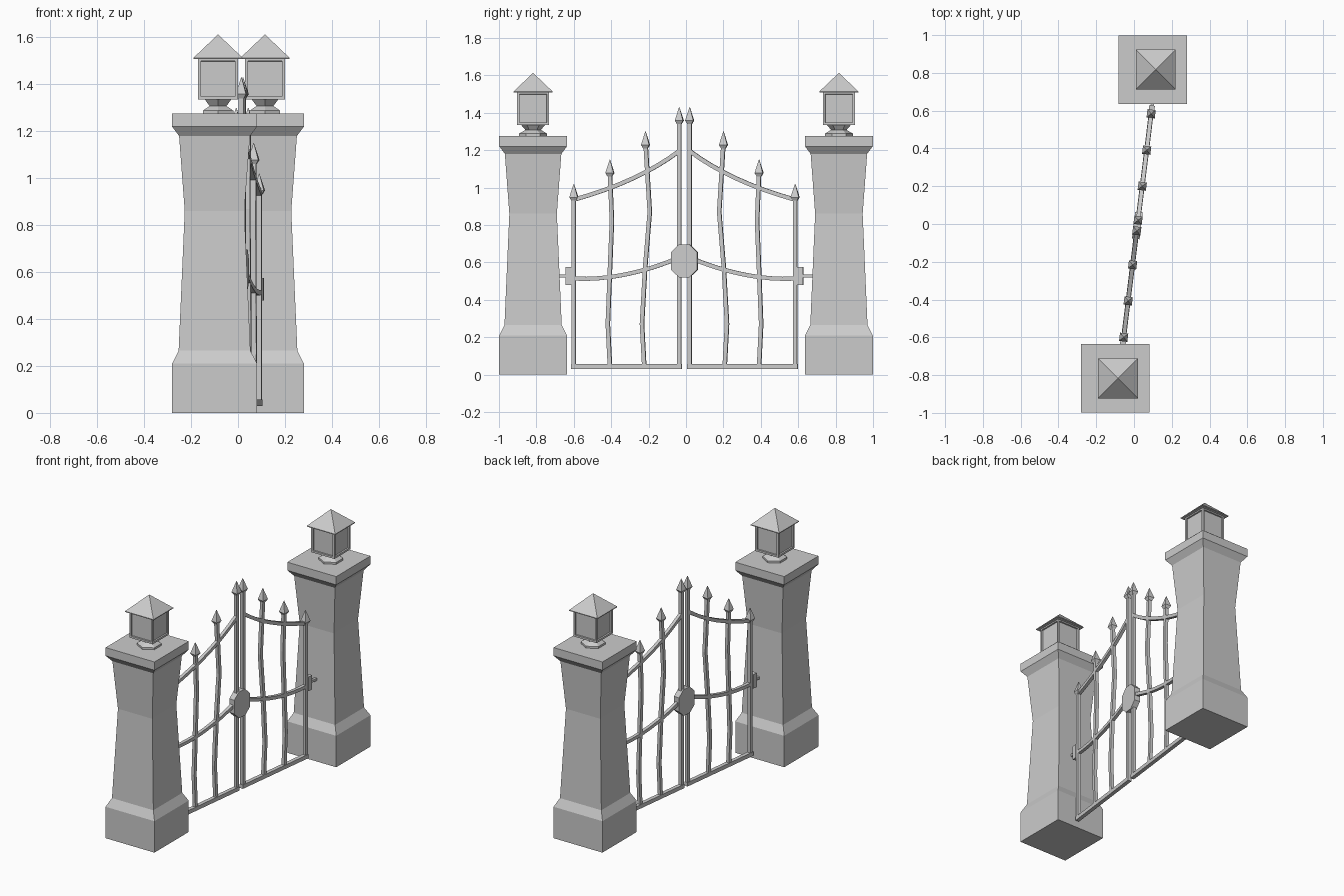
import bpy, bmesh, math
from mathutils import Matrix, Vector

if "Cube" in bpy.data.objects:
    bpy.data.objects.remove(bpy.data.objects["Cube"])

ANG = math.radians(-7)
# Gate frame: local y runs along the gate, local x is its thickness
GATE = Matrix.Translation((0.018, -0.008, 0)) @ Matrix.Rotation(ANG, 4, 'Z')


def finish(name, bm, matrix):
    bmesh.ops.recalc_face_normals(bm, faces=bm.faces)
    me = bpy.data.meshes.new(name)
    bm.to_mesh(me)
    bm.free()
    ob = bpy.data.objects.new(name, me)
    ob.matrix_world = matrix
    bpy.context.collection.objects.link(ob)
    return ob


def skin(bm, rings):
    """Bridge vertex rings into a closed solid; returns the side faces."""
    vs = [[bm.verts.new(p) for p in r] for r in rings]
    sides = []
    for a, b in zip(vs, vs[1:]):
        n = len(a)
        for i in range(n):
            j = (i + 1) % n
            sides.append(bm.faces.new((a[i], a[j], b[j], b[i])))
    bm.faces.new(vs[0][::-1])
    bm.faces.new(vs[-1])
    return sides


def turned(bm, profile, sides, centre=(0, 0)):
    """Loft of n-sided rings; profile holds (half width, z)."""
    k = 1 / math.cos(math.pi / sides)
    rings = []
    for r, z in profile:
        rings.append([Vector((centre[0] + r * k * math.cos((2 * i + 1) * math.pi / sides),
                              centre[1] + r * k * math.sin((2 * i + 1) * math.pi / sides), z))
                      for i in range(sides)])
    return skin(bm, rings)


def bar(bm, pts, half=0.011):
    """Square bar swept along (y, z) points in the gate plane."""
    pts = [Vector(p) for p in pts]
    rings = []
    for i, p in enumerate(pts):
        t = (pts[min(i + 1, len(pts) - 1)] - pts[max(i - 1, 0)]).normalized()
        n = Vector((-t.y, t.x)) * half
        a, b = p + n, p - n
        rings.append([Vector((-half, *a)), Vector((half, *a)),
                      Vector((half, *b)), Vector((-half, *b))])
    skin(bm, rings)


def box(bm, centre, size):
    m = Matrix.Translation(centre) @ Matrix.Diagonal((*size, 1))
    bmesh.ops.create_cube(bm, size=1, matrix=m)


def arc(p0, p1, p2, n=8):
    """Quadratic curve from p0 to p2 with control point p1."""
    p0, p1, p2 = Vector(p0), Vector(p1), Vector(p2)
    return [p0 * (1 - t) ** 2 + p1 * 2 * t * (1 - t) + p2 * t * t
            for t in (i / n for i in range(n + 1))]


for side, s in (("left", -1), ("right", 1)):
    place = Matrix.Translation((0.10 * s, 0.8175 * s, 0))
    # Stone pillar with plinth, waisted shaft and cap
    bm = bmesh.new()
    turned(bm, [(0.181, 0), (0.181, 0.21), (0.153, 0.265), (0.127, 0.86),
                (0.151, 1.18), (0.181, 1.22), (0.181, 1.275)], 4)
    finish(side + "_pillar", bm, place)

    # Lamp foot, panelled housing and pyramid roof
    place = place @ Matrix.Translation((0.015, 0, 0))
    bm = bmesh.new()
    turned(bm, [(0.065, 1.272), (0.065, 1.288), (0.036, 1.308), (0.058, 1.338)], 6)
    finish(side + "_lamp_foot", bm, place)
    bm = bmesh.new()
    faces = turned(bm, [(0.086, 1.335), (0.086, 1.512)], 4)
    bmesh.ops.recalc_face_normals(bm, faces=bm.faces)
    bmesh.ops.inset_individual(bm, faces=faces, thickness=0.018)
    bmesh.ops.inset_individual(bm, faces=faces, thickness=0.001, depth=-0.01)
    finish(side + "_lamp_housing", bm, place)
    bm = bmesh.new()
    turned(bm, [(0.105, 1.508), (0.105, 1.513), (0.001, 1.612)], 4)
    finish(side + "_lamp_roof", bm, place)

    # Upright bars: straight frame posts and wavy inner bars
    uprights = [(1.43, [(0.028, 0.03), (0.028, 1.37)]),
                (1.30, [(0.217, 0.05), (0.229, 0.27), (0.212, 0.57), (0.187, 0.87), (0.210, 1.24)]),
                (1.15, [(0.402, 0.05), (0.413, 0.27), (0.402, 0.55), (0.391, 0.82), (0.402, 1.09)]),
                (1.02, [(0.596, 0.03), (0.596, 0.96)])]
    bm = bmesh.new()
    heads = bmesh.new()
    for tip, path in uprights:
        bar(bm, [(y * s, z) for y, z in path])
        turned(heads, [(0.012, tip - 0.09), (0.022, tip - 0.072), (0.001, tip)], 4,
               (0, path[-1][0] * s))
    finish(side + "_gate_uprights", bm, GATE)
    finish(side + "_gate_spearheads", heads, GATE)

    # Bottom rail and two curved cross rails
    bm = bmesh.new()
    bar(bm, [(0.014 * s, 0.043), (0.611 * s, 0.043)], 0.013)
    for ctrl in (((0.028, 1.195), (0.25, 1.03), (0.596, 0.935)),
                 ((0.028, 0.625), (0.33, 0.50), (0.596, 0.513))):
        bar(bm, [(p.x * s, p.y) for p in arc(*ctrl)])
    finish(side + "_gate_rails", bm, GATE)

    # Hinge plate and pin into the pillar
    bm = bmesh.new()
    box(bm, (0, 0.624 * s, 0.527), (0.03, 0.032, 0.095))
    box(bm, (0, 0.665 * s, 0.527), (0.016, 0.07, 0.016))
    finish(side + "_hinge", bm, GATE)

# Octagonal lock plate over the meeting posts
bm = bmesh.new()
outline = [(0.028, 0.088), (0.071, 0.046), (0.071, -0.046), (0.028, -0.088)]
outline += [(-y, -z) for y, z in outline]
skin(bm, [[Vector((x, y, 0.608 + z)) for y, z in outline] for x in (-0.02, 0.02)])
finish("lock_plate", bm, GATE)
